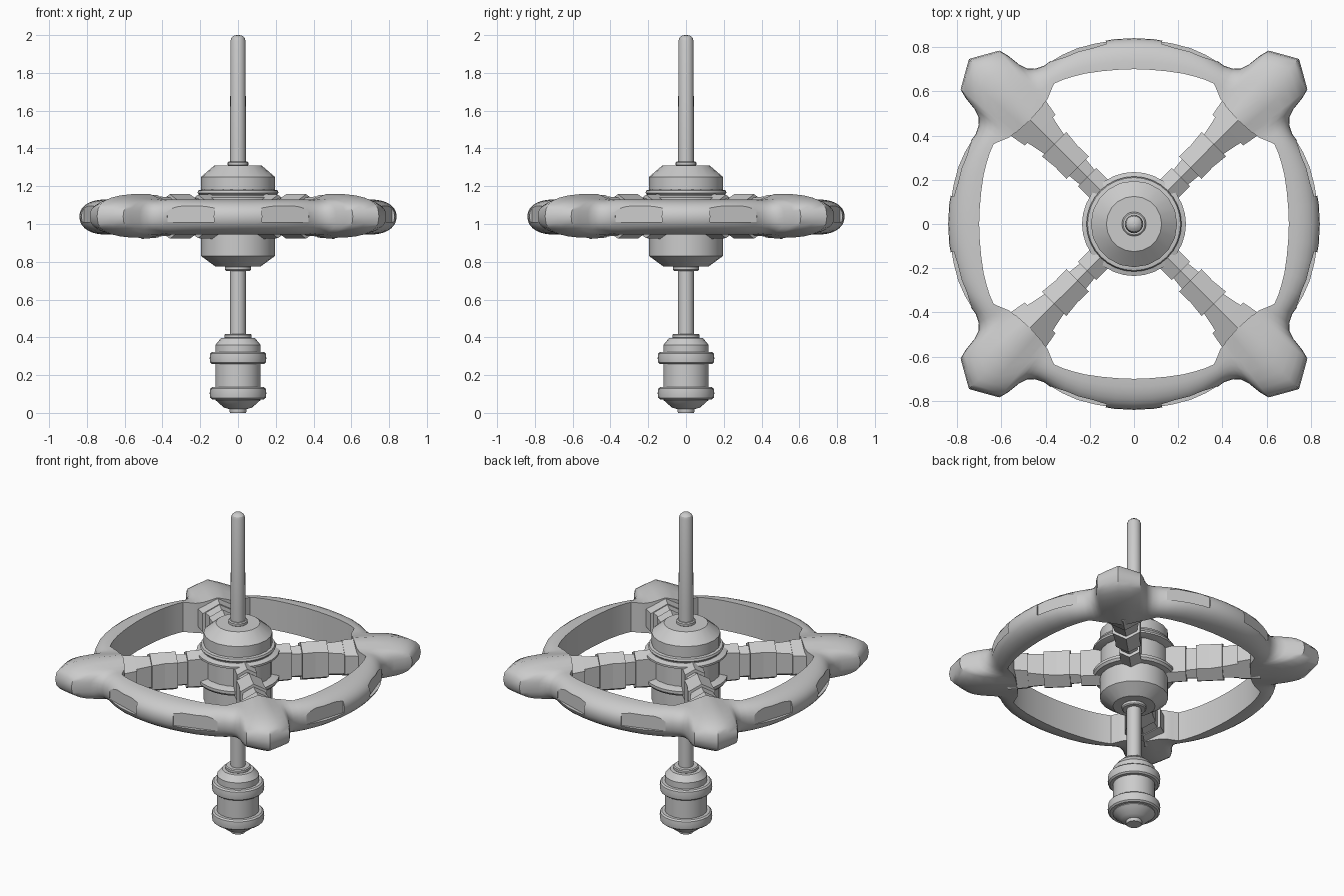
import bpy, bmesh, math
from mathutils import Matrix

if "Cube" in bpy.data.objects:
    bpy.data.objects.remove(bpy.data.objects["Cube"])

ZC = 1.04  # height of the wheel's middle plane


def finish(name, verts, faces, angle=30, smooth=True):
    me = bpy.data.meshes.new(name)
    me.from_pydata(verts, [], faces)
    bm = bmesh.new()
    bm.from_mesh(me)
    bmesh.ops.recalc_face_normals(bm, faces=bm.faces)
    bm.to_mesh(me)
    bm.free()
    ob = bpy.data.objects.new(name, me)
    bpy.context.collection.objects.link(ob)
    if smooth:
        bpy.ops.object.select_all(action='DESELECT')
        bpy.context.view_layer.objects.active = ob
        ob.select_set(True)
        bpy.ops.object.shade_smooth_by_angle(angle=math.radians(angle))
    return ob


def loft(rings, closed=False):
    """Join equal-length loops into faces; cap the ends unless closed."""
    n, m = len(rings[0]), len(rings)
    verts = [v for r in rings for v in r]
    faces = []
    for i in range(m if closed else m - 1):
        a, b = i * n, (i + 1) % m * n
        faces += [(a + k, a + (k + 1) % n, b + (k + 1) % n, b + k) for k in range(n)]
    if not closed:
        faces += [tuple(range(n)), tuple(range((m - 1) * n, m * n))]
    return verts, faces


def lathe(name, profile, sides=20):
    rings = [[(r * math.cos(2 * math.pi * k / sides), r * math.sin(2 * math.pi * k / sides), z)
              for k in range(sides)] for r, z in profile]
    return finish(name, *loft(rings))


# Wheel rim: (degrees from diagonal, inner radius, outer radius, top z, roundness)
rim = [(0, .665, 1.055, 1.16, 2.8), (3.7, .668, 1.02, 1.148, 2.8), (7.2, .675, .992, 1.135, 2.7),
       (8.2, .68, .95, 1.133, 2.6), (9.2, .683, .89, 1.132, 2.5), (10.5, .688, .853, 1.13, 2.4),
       (12.5, .705, .832, 1.13, 2.3), (15.3, .73, .823, 1.13, 2.2), (18.5, .727, .829, 1.13, 2.2),
       (22, .722, .835, 1.13, 2.2), (27, .715, .84, 1.13, 2.2), (33, .706, .84, 1.13, 2.2),
       (39, .701, .84, 1.13, 2.2), (45, .70, .84, 1.13, 2.2)]
stations = rim + [(90 - d, *rest) for d, *rest in rim[-2:0:-1]]
rings = []
for q in range(4):
    for d, ri, ro, zt, n in stations:
        a = math.radians(45 + 90 * q + d)
        loop = []
        for k in range(15):
            t = math.pi * (k / 14 - .5)
            c, s = max(math.cos(t), 0), math.sin(t)
            r = ri + (ro - ri) * (c ** (2 / n) if c > 1e-6 else 0)
            h = (zt - ZC) if s > 0 else (zt - ZC) * .6 + .042
            z = ZC + math.copysign(abs(s) ** (2 / n), s) * h
            loop.append((r * math.cos(a), r * math.sin(a), z))
        rings.append(loop)
wheel = finish("wheel_rim", *loft(rings, True), angle=40)

# Recessed panels on the outside of the rim
bm = bmesh.new()
for q in range(4):
    for side in (-1, 1):
        a = math.radians(90 * q + side * 17.8)
        M = (Matrix.Rotation(a, 4, 'Z') @ Matrix.Translation((.814 + .1, 0, 1.052))
             @ Matrix.Diagonal((.2, .262, .084, 1)))
        bmesh.ops.create_cube(bm, size=1, matrix=M)
me = bpy.data.meshes.new("panel_cutter")
bm.to_mesh(me)
bm.free()
cutter = bpy.data.objects.new("panel_cutter", me)
bpy.context.collection.objects.link(cutter)
cutter.hide_render = True
cutter.hide_viewport = True
cutter.display_type = 'WIRE'
mod = wheel.modifiers.new("panels", 'BOOLEAN')
mod.object = cutter
mod.operation = 'DIFFERENCE'
mod.solver = 'EXACT'

# Spokes: stepped pieces (u0, half width, ridge) -> (u1, half width, ridge)
pieces = [((.15, .058, .12), (.30, .058, .115)),
          ((.28, .045, .095), (.38, .055, .10)),
          ((.36, .072, .118), (.435, .07, .118)),
          ((.435, .07, .118), (.51, .078, .118)),
          ((.50, .06, .10), (.62, .085, .108)),
          ((.60, .098, .112), (.72, .12, .119))]
for q in range(4):
    a = math.radians(45 + 90 * q)
    ca, sa = math.cos(a), math.sin(a)
    verts, faces = [], []
    for piece in pieces:
        loops = []
        for u, w, h in piece:
            e = h - w * .55
            hexagon = [(-w, -e), (0, -h), (w, -e), (w, e), (0, h), (-w, e)]
            loops.append([(u * ca - v * sa, u * sa + v * ca, ZC + z) for v, z in hexagon])
        vs, fs = loft(loops)
        faces += [tuple(i + len(verts) for i in f) for f in fs]
        verts += vs
    finish(f"spoke_{q + 1}", verts, faces, smooth=False)

# Central hub with its two flanges
lathe("hub", [(.12, .775), (.195, .83), (.195, 1.25), (.125, 1.31)])
lathe("upper_flange", [(.19, 1.115), (.235, 1.128), (.235, 1.14), (.205, 1.15), (.205, 1.155), (.21, 1.16),
                       (.215, 1.165), (.21, 1.178), (.19, 1.182)], 32)
lathe("lower_flange", [(.19, .95), (.225, .955), (.235, .968), (.235, .985), (.19, 1.0)], 32)

# Axle and collars
lathe("axle", [(.042, .38), (.042, 1.4), (.04, 1.97), (.035, 1.986), (.022, 1.997), (.008, 2.0)])
for name, r, z in (("top_collar", .055, 1.32), ("hub_bottom_collar", .07, .766), ("weight_collar", .072, .407)):
    lathe(name, [(r - .006, z - .014), (r, z - .008), (r, z + .006), (r - .006, z + .011)])

# Lower weight with two bands
lathe("weight", [(.042, 0), (.045, .008), (.045, .02), (.075, .028), (.11, .06), (.12, .068), (.12, .36),
                 (.09, .396), (.06, .398)])
for name, z in (("weight_upper_band", .29), ("weight_lower_band", .104)):
    lathe(name, [(.115, z - .032), (.138, z - .032), (.147, z - .024), (.15, z),
                 (.147, z + .024), (.138, z + .032), (.115, z + .032)], 24)
